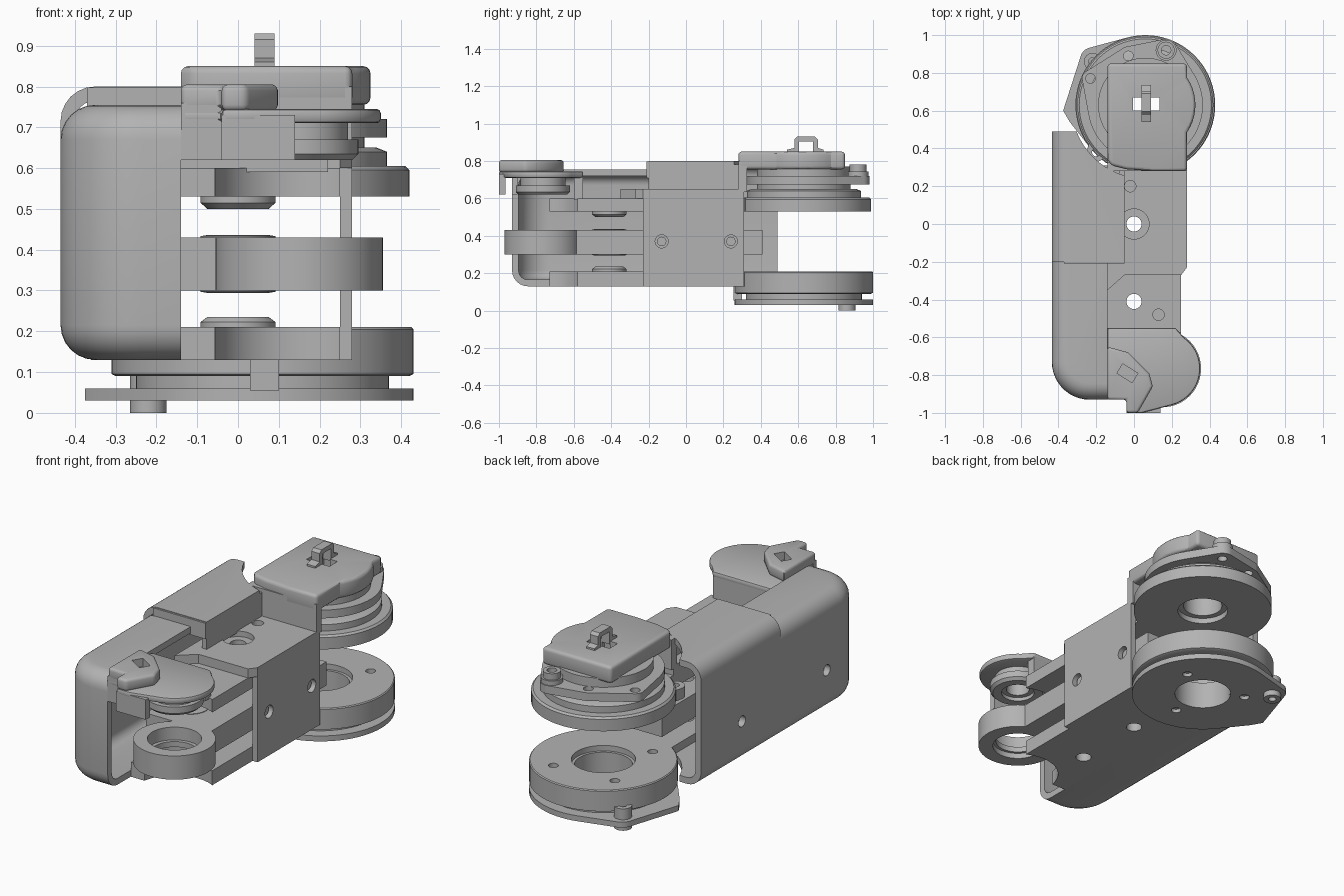
import bpy, bmesh, math
from mathutils import Vector, Matrix
from mathutils.geometry import convex_hull_2d

cube = bpy.data.objects.get("Cube")
if cube:
    bpy.data.objects.remove(cube)

grey = bpy.data.materials.new("plain grey")
grey.use_nodes = True
grey.diffuse_color = (0.45, 0.45, 0.45, 1)
grey.node_tree.nodes["Principled BSDF"].inputs["Base Color"].default_value = (0.45, 0.45, 0.45, 1)

REAR = (0.06, 0.63)     # rear joint axis
FRONT = (0.15, -0.765)  # front joint axis


def make(name, bm):
    bmesh.ops.recalc_face_normals(bm, faces=bm.faces)
    me = bpy.data.meshes.new(name)
    bm.to_mesh(me)
    bm.free()
    me.materials.append(grey)
    ob = bpy.data.objects.new(name, me)
    bpy.context.collection.objects.link(ob)
    return ob


def bake(ob):
    bpy.context.view_layer.update()
    dg = bpy.context.evaluated_depsgraph_get()
    me = bpy.data.meshes.new_from_object(ob.evaluated_get(dg))
    ob.modifiers.clear()
    ob.data = me


def cut(ob, *tools, op='DIFFERENCE'):
    for t in tools:
        m = ob.modifiers.new("cut", 'BOOLEAN')
        m.operation, m.object, m.solver = op, t, 'EXACT'
        bake(ob)
        bpy.data.objects.remove(t)
    return ob


def bevel(ob, width, segments=4):
    m = ob.modifiers.new("bevel", 'BEVEL')
    m.width, m.segments, m.limit_method = width, segments, 'ANGLE'
    m.angle_limit = math.radians(40)
    bake(ob)
    return ob


def prism(name, pts, z0, z1):
    bm = bmesh.new()
    f = bm.faces.new([bm.verts.new((x, y, z0)) for x, y in pts])
    r = bmesh.ops.extrude_face_region(bm, geom=[f])
    vs = [g for g in r["geom"] if isinstance(g, bmesh.types.BMVert)]
    bmesh.ops.translate(bm, verts=vs, vec=(0, 0, z1 - z0))
    return make(name, bm)


def box(name, x0, x1, y0, y1, z0, z1):
    return prism(name, [(x0, y0), (x1, y0), (x1, y1), (x0, y1)], z0, z1)


def arc(c, r, a0=0, a1=360, n=48):
    full = a1 - a0 >= 360
    return [(c[0] + r * math.cos(math.radians(a0 + (a1 - a0) * i / (n if full else n - 1))),
             c[1] + r * math.sin(math.radians(a0 + (a1 - a0) * i / (n if full else n - 1))))
            for i in range(n)]


def disc(name, c, r, z0, z1):
    return prism(name, arc(c, r, n=64), z0, z1)


def hull(pts):
    return [pts[i] for i in convex_hull_2d([Vector(p) for p in pts])]


def lathe(name, c, profile):
    bm = bmesh.new()
    vs = [bm.verts.new((c[0] + r, c[1], z)) for r, z in profile]
    es = [bm.edges.new((vs[i], vs[(i + 1) % len(vs)])) for i in range(len(vs))]
    bmesh.ops.spin(bm, geom=vs + es, cent=(c[0], c[1], 0), axis=(0, 0, 1),
                   angle=math.tau, steps=72, use_duplicate=False)
    bmesh.ops.remove_doubles(bm, verts=bm.verts, dist=1e-4)
    return make(name, bm)


def side_hole(x, y, z, r):
    bm = bmesh.new()
    bmesh.ops.create_cone(bm, cap_ends=True, segments=24, radius1=r, radius2=r, depth=0.1,
                          matrix=Matrix.Translation((x, y, z)) @ Matrix.Rotation(math.pi / 2, 4, 'Y'))
    return make("cutter", bm)


def bolt_holes():
    return [disc("cutter", (0, y), 0.04, -1, 2) for y in (0, -0.41)]


# Side cover: rounded hollow shell, in a low front and a tall rear section
def cover(name, top, region):
    def solid(inset):
        e, r = -0.435 + inset, 0.2 - inset
        f = -0.93 + inset
        corner = arc((e + r, f + r), r, 180, 270, 12)
        return bevel(prism("solid", corner + [(0.2, f), (0.2, 0.8), (e, 0.8)],
                           0.13 + inset, top - inset), 0.085 - inset, 6)
    return cut(cut(solid(0), solid(0.035)), box("cutter", *region), op='INTERSECT'), name


front_cover, n = cover("front", 0.755, (-0.6, -0.14, -1, -0.2, 0, 1))
front_cover.name = "front_side_cover"
cut(front_cover, side_hole(-0.43, -0.6, 0.36, 0.03))
rear_cover, n = cover("rear", 0.8, (-0.6, -0.05, -0.2, 0.49, 0, 1))
rear_cover.name = "rear_side_cover"
cut(rear_cover, disc("cutter", REAR, 0.39, -1, 2), side_hole(-0.43, 0.135, 0.36, 0.03),
    *bolt_holes())
prism("cover_step", [(-0.37, -0.21), (-0.05, -0.21), (-0.05, -0.17), (-0.37, -0.17)], 0.71, 0.797)
box("cover_inner_lip", -0.08, -0.05, -0.2, 0.28, 0.64, 0.78)

# Central channel: side wall, top and base plates
wall = box("channel_side_wall", 0.25, 0.28, -0.23, 0.31, 0.13, 0.65)
cut(wall, *[side_hole(0.265, y, 0.37, 0.035) for y in (-0.13, 0.24)])
for y in (-0.13, 0.24):
    cut_ring = side_hole(0.21, y, 0.37, 0.025)
    cut_ring.name = "side_screw"
plate = prism("channel_top_plate", [(-0.14, -0.35), (-0.05, -0.27), (0.25, -0.27), (0.28, -0.23),
                                    (0.28, 0.31), (-0.14, 0.31)], 0.6, 0.65)
cut(plate, *bolt_holes(), disc("cutter", (0, 0), 0.08, 0.62, 1), disc("cutter", (-0.02, 0.2), 0.03, 0.62, 1))
base = box("channel_base_plate", -0.36, 0.28, -0.23, 0.31, 0.13, 0.16)
cut(base, *bolt_holes(), disc("cutter", REAR, 0.3, -1, 2))

# Lower and upper arms, hollowed around the front hub
for name, z0, z1 in (("lower_arm", 0.13, 0.21), ("upper_arm", 0.53, 0.6)):
    arm = prism(name, [(-0.14, -0.73), (0.25, -0.73), (0.25, 0.31), (0.2, 0.36), (-0.14, 0.36)], z0, z1)
    cut(arm, disc("cutter", FRONT, 0.21, -1, 2), disc("cutter", REAR, 0.3, -1, 2), *bolt_holes())
    cut(arm, disc("cutter", (0.13, -0.48), 0.03, z1 - 0.03, z1 + 0.1))

# Middle beam with front hub ring
beam = box("middle_beam", -0.14, 0.25, -0.6, 0.41, 0.3, 0.43)
cut(beam, disc("cutter", FRONT, 0.19, -1, 2), *bolt_holes())
lathe("front_hub_ring", FRONT, [(0.135, 0.43), (0.205, 0.43), (0.205, 0.3), (0.13, 0.3),
                                (0.13, 0.33), (0.115, 0.33), (0.115, 0.36), (0.135, 0.36)])

# Spacer bosses round the front bolt hole
for z, d in ((0.21, 0.025), (0.43, 0.006), (0.3, -0.006), (0.53, -0.03)):
    lathe("spacer_boss", (0, -0.41), [(0.04, z), (0.092, z), (0.092, z + d * 0.5),
                                      (0.075, z + d), (0.04, z + d)])

# Front cap: hub plate, raised block, skirts and bearing
rim = arc(FRONT, 0.2, -75, 55, 30)
top = prism("front_cap_plate", [(-0.14, -0.93), (-0.04, -0.93), (-0.04, -1), (0.04, -1)] + rim
            + [(0.22, -0.55), (-0.14, -0.55)], 0.71, 0.745)
bevel(top, 0.01, 2)
block = prism("front_cap_block", [(-0.14, -0.93), (-0.04, -0.93), (-0.04, -1), (0.02, -1), (0.1, -0.86),
                                  (0.08, -0.79), (-0.03, -0.68), (-0.14, -0.65)], 0.74, 0.805)
bevel(block, 0.015, 3)
cut(block, prism("cutter", [(-0.09, -0.79), (-0.01, -0.84), (0.02, -0.79), (-0.06, -0.74)], 0.76, 1))
box("front_cap_skirt", -0.04, 0.14, -1, -0.965, 0.62, 0.73)
box("front_cap_side_skirt", -0.14, -0.04, -0.93, -0.9, 0.62, 0.76)
box("front_cap_mount", -0.14, 0.22, -0.6, -0.55, 0.59, 0.72)
lathe("front_bearing", FRONT, [(0.06, 0.72), (0.12, 0.72), (0.12, 0.67), (0.145, 0.67), (0.145, 0.635),
                               (0.13, 0.62), (0.085, 0.62), (0.085, 0.64), (0.06, 0.64)])

# Lower rear joint: thick disc, neck and lugged flange
lower = lathe("lower_rear_disc", REAR, [(0.16, 0.21), (0.365, 0.21), (0.37, 0.205), (0.37, 0.095),
                                        (0.36, 0.09), (0.31, 0.09), (0.31, 0.05), (0.145, 0.05),
                                        (0.145, 0.18), (0.16, 0.18)])
cut(lower, *[disc("cutter", (REAR[0] + 0.26 * math.cos(a), REAR[1] + 0.26 * math.sin(a)), 0.025, 0.17, 1)
             for a in (0.9, 2.4, 4.1)])
flange = prism("lower_rear_flange", hull(arc(REAR, 0.37, n=72) + arc((-0.22, 0.87), 0.065)
               + [(-0.375, 0.6), (-0.34, 0.54)]), 0.03, 0.06)
cut(flange, disc("cutter", REAR, 0.145, -1, 1), *[
    disc("cutter", (REAR[0] + 0.22 * math.cos(a), REAR[1] + 0.22 * math.sin(a)), 0.025, -1, 0.05)
    for a in (0.5, 2.6, 4.7)])
lathe("lower_lug_pin", (-0.22, 0.86), [(0.02, 0), (0.045, 0), (0.045, 0.12), (0.02, 0.12)])
box("lower_key", 0.03, 0.1, 0.255, 0.3, 0.055, 0.14)

# Upper rear joint: disc, bearing stack and lugged plate
lathe("upper_rear_disc", REAR, [(0.1, 0.65), (0.28, 0.65), (0.305, 0.64), (0.305, 0.605), (0.35, 0.605),
                                (0.36, 0.595), (0.36, 0.53), (0.13, 0.53), (0.13, 0.56), (0.1, 0.56)])
lathe("upper_rear_neck", REAR, [(0.1, 0.64), (0.25, 0.64), (0.25, 0.77), (0.1, 0.77)])
lugs = [((0.17, 0.92), 0.06), ((-0.03, 0.89), 0.05), ((-0.23, 0.77), 0.045)]
lug_plate = prism("upper_lug_plate", hull(sum([arc(c, r) for c, r in lugs], arc(REAR, 0.305, n=72))),
                  0.675, 0.72)
cut(lug_plate, disc("cutter", REAR, 0.2, -1, 2), *[disc("cutter", c, 0.025, -1, 2) for c, r in lugs])
lathe("upper_lug_pin", lugs[0][0], [(0.025, 0.72), (0.055, 0.72), (0.055, 0.745), (0.045, 0.745),
                                    (0.045, 0.78), (0.025, 0.78)])
ear = prism("upper_disc_ear", hull(arc((-0.2, 0.38), 0.05) + [(-0.1, 0.45), (-0.22, 0.5)]), 0.53, 0.59)
cut(ear, disc("cutter", (-0.2, 0.38), 0.022, 0, 1))

# Rear cap with slot, front wall and handle
cap = prism("rear_cap", [(-0.14, 0.34), (-0.12, 0.31), (-0.04, 0.29), (0.1, 0.28), (0.28, 0.28)]
            + arc((0.065, 0.63), 0.26, -34, 34, 16) + [(0.28, 0.85), (-0.14, 0.85)], 0.755, 0.85)
bevel(cap, 0.018, 3)
cut(cap, box("cutter", -0.005, 0.135, 0.6, 0.67, 0, 2), box("cutter", 0.04, 0.09, 0.58, 0.69, 0, 2))
box("rear_cap_front_wall", -0.14, 0.28, 0.28, 0.325, 0.635, 0.8)
handle = prism("rear_cap_handle", [(0.54, 0.835), (0.54, 0.86), (0.58, 0.87), (0.58, 0.915), (0.595, 0.93),
                                   (0.69, 0.93), (0.705, 0.915), (0.705, 0.87), (0.735, 0.86), (0.735, 0.835),
                                   (0.68, 0.835), (0.68, 0.905), (0.605, 0.905), (0.605, 0.835)], 0.04, 0.09)
handle.data.transform(Matrix(((0, 0, 1, 0), (1, 0, 0, 0), (0, 1, 0, 0), (0, 0, 0, 1))))

# Smooth rounds, crisp edges
for ob in bpy.context.collection.objects:
    if ob.type == 'MESH' and ob.data.materials and ob.data.materials[0] == grey:
        bpy.ops.object.select_all(action='DESELECT')
        ob.select_set(True)
        bpy.context.view_layer.objects.active = ob
        bpy.ops.object.shade_smooth_by_angle(angle=math.radians(30))
